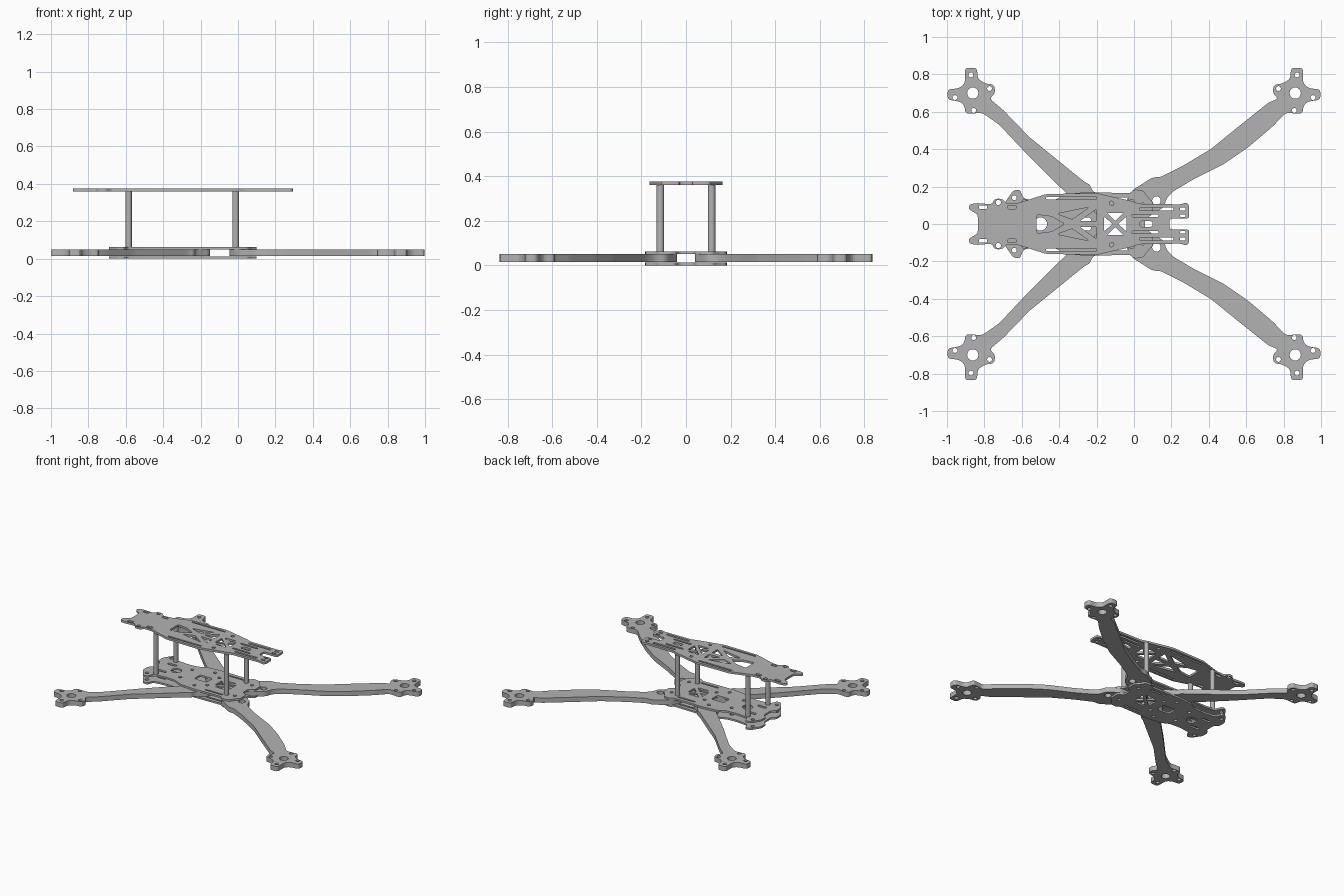
import bpy, bmesh, math
from mathutils import Vector

cube = bpy.data.objects.get("Cube")
if cube:
    bpy.data.objects.remove(cube)

grey = bpy.data.materials.new("carbon grey")
grey.use_nodes = True
COLOUR = (0.45, 0.45, 0.45, 1)
grey.diffuse_color = COLOUR
grey.node_tree.nodes["Principled BSDF"].inputs["Base Color"].default_value = COLOUR


def rounded(points, radius):
    """Round every corner of a closed outline."""
    pts = [Vector(p) for p in points]
    out = []
    for i, p in enumerate(pts):
        a, b = pts[i - 1] - p, pts[(i + 1) % len(pts)] - p
        start = p + a.normalized() * min(radius, a.length * 0.4)
        end = p + b.normalized() * min(radius, b.length * 0.4)
        for t in (0, 0.33, 0.67, 1):
            out.append(start * (1 - t) ** 2 + p * 2 * t * (1 - t) + end * t * t)
    return out


def circle(x, y, r, n=16):
    return [Vector((x + r * math.cos(k * math.tau / n), y + r * math.sin(k * math.tau / n)))
            for k in range(n)]


def slot(x0, x1, y, w):
    h = w / 2
    return rounded([(x0, y - h), (x1, y - h), (x1, y + h), (x0, y + h)], h * 0.8)


def flip(loop, sx=1, sy=-1):
    return [Vector((p[0] * sx, p[1] * sy)) for p in loop]


def both(loops):
    return loops + [flip(l) for l in loops]


def symmetric(half):
    """Close an upper half outline with its reflection."""
    return half + [(x, -y) for x, y in reversed(half)]


def plate(name, loops, z0, z1):
    """Flat sheet: first loop is the outline, the others are openings."""
    curve = bpy.data.curves.new(name, 'CURVE')
    curve.dimensions = '2D'
    curve.fill_mode = 'BOTH'
    curve.extrude = (z1 - z0) / 2
    for loop in loops:
        s = curve.splines.new('POLY')
        s.points.add(len(loop) - 1)
        for sp, p in zip(s.points, loop):
            sp.co = (p[0], p[1], 0, 1)
        s.use_cyclic_u = True
    temp = bpy.data.objects.new(name + " curve", curve)
    bpy.context.collection.objects.link(temp)
    deps = bpy.context.evaluated_depsgraph_get()
    mesh = bpy.data.meshes.new_from_object(temp.evaluated_get(deps))
    bpy.data.objects.remove(temp)
    bm = bmesh.new()
    bm.from_mesh(mesh)
    bmesh.ops.remove_doubles(bm, verts=bm.verts, dist=0.0002)
    bmesh.ops.recalc_face_normals(bm, faces=bm.faces)
    for f in bm.faces:
        f.smooth = False
    bm.to_mesh(mesh)
    bm.free()
    mesh.materials.clear()
    mesh.materials.append(grey)
    obj = bpy.data.objects.new(name, mesh)
    bpy.context.collection.objects.link(obj)
    obj.location.z = (z0 + z1) / 2
    return obj


# Motor mount, as offsets from the motor centre, from the inner side round to the rear
MX, MY = 0.862, 0.70
mount = [(-0.09, -0.03), (-0.12, 0.0), (-0.115, 0.045), (-0.07, 0.05), (-0.027, 0.075),
         (-0.022, 0.135), (0.042, 0.135), (0.042, 0.05), (0.075, 0.025), (0.135, 0.02),
         (0.135, -0.035), (0.07, -0.045), (0.045, -0.065), (0.038, -0.112), (-0.05, -0.105)]
mount = [(MX + x, MY + y) for x, y in mount]
mount_holes = [circle(MX, MY, 0.03, 24)] + [
    circle(MX + x, MY + y, 0.013)
    for x, y in ((0.01, 0.097), (0.095, -0.024), (-0.005, -0.093), (-0.09, 0.024))]

# Arms at the +x end: broad root with a rounded shoulder
front_arm = mount + [
    (0.74, 0.52), (0.61, 0.41), (0.48, 0.32), (0.32, 0.24), (0.21, 0.175), (0.175, 0.14),
    (0.16, 0.09), (0.08, 0.04), (-0.045, 0.04), (-0.045, 0.12), (-0.01, 0.18),
    (0.1, 0.25), (0.14, 0.25), (0.26, 0.31), (0.41, 0.40), (0.57, 0.53), (0.72, 0.65)]
front_loops = [rounded(front_arm, 0.02), circle(0.12, 0.125, 0.023),
               circle(0.027, 0.13, 0.013)] + mount_holes

# Arms at the -x end: narrower, drawn on the +x side and reflected
rear_arm = mount + [
    (0.72, 0.53), (0.56, 0.36), (0.42, 0.22), (0.36, 0.165), (0.33, 0.09), (0.28, 0.04),
    (0.15, 0.04), (0.15, 0.13), (0.225, 0.18), (0.235, 0.21), (0.265, 0.225),
    (0.40, 0.335), (0.56, 0.465), (0.70, 0.61)]
rear_loops = [rounded(rear_arm, 0.02)] + mount_holes

for side, sy in (("left", 1), ("right", -1)):
    a = plate("arm_plus_x_" + side, [flip(l, 1, sy) for l in front_loops], 0.015, 0.05)
    b = plate("arm_minus_x_" + side, [flip(l, -1, sy) for l in rear_loops], 0.015, 0.05)

# Openings of the two body plates
cross = [rounded(p, 0.008) for p in (
    [(-0.16, 0.04), (-0.16, -0.04), (-0.115, 0)], [(-0.04, -0.04), (-0.04, 0.04), (-0.085, 0)],
    [(-0.145, 0.06), (-0.1, 0.015), (-0.055, 0.06)],
    [(-0.145, -0.06), (-0.055, -0.06), (-0.1, -0.015)])]
window = rounded([(-0.33, 0.035), (-0.23, 0.035), (-0.23, -0.035), (-0.33, -0.035)], 0.015)
body_holes = cross + [window, circle(-0.50, 0, 0.035, 20)] + both([
    slot(-0.17, -0.03, 0.135, 0.012), slot(-0.61, -0.54, 0.06, 0.02),
    circle(-0.64, 0.14, 0.013), circle(-0.42, 0.07, 0.012), circle(-0.27, 0.12, 0.012),
    circle(0.045, 0.1, 0.012), circle(-0.2, 0.07, 0.012)])
body_half = [(-0.66, 0.04), (-0.69, 0.06), (-0.69, 0.115), (-0.645, 0.18), (-0.61, 0.185),
             (-0.59, 0.135), (-0.5, 0.125), (-0.42, 0.13), (-0.36, 0.16), (-0.26, 0.17),
             (-0.02, 0.165), (0.0, 0.185), (0.05, 0.18), (0.075, 0.14), (0.1, 0.12),
             (0.1, 0.05), (0.06, 0.03)]
body = [rounded(symmetric(body_half), 0.015)] + body_holes
plate("bottom_plate", body, 0.0, 0.013)
plate("middle_plate", body, 0.05, 0.063)

# Top deck with truss windows, strap slots and a forked end
deck_half = [(-0.835, 0.05), (-0.885, 0.08), (-0.88, 0.105), (-0.84, 0.112), (-0.76, 0.105),
             (-0.745, 0.135), (-0.705, 0.135), (-0.68, 0.108), (-0.62, 0.112), (-0.47, 0.16),
             (-0.2, 0.165), (-0.01, 0.122), (0.03, 0.108), (0.25, 0.105), (0.28, 0.115),
             (0.295, 0.1), (0.295, 0.03), (0.19, 0.028)]
truss = [rounded(p, 0.01) for p in (
    [(-0.41, 0.055), (-0.24, 0.09), (-0.33, 0.025)],
    [(-0.20, 0.08), (-0.20, 0.015), (-0.29, 0.015)])]
truss_mid = [rounded(p, 0.012) for p in (
    [(-0.52, 0.05), (-0.44, 0.04), (-0.37, 0), (-0.44, -0.04), (-0.52, -0.05)],)]
deck_holes = cross + truss_mid + both(truss + [
    slot(-0.47, -0.2, 0.138, 0.012), slot(-0.83, -0.785, 0.09, 0.02),
    slot(-0.675, -0.63, 0.09, 0.02), circle(-0.725, 0.115, 0.014),
    circle(-0.12, 0.11, 0.012), slot(0.03, 0.21, 0.08, 0.016), slot(-0.01, 0.13, 0.045, 0.014),
    slot(0.245, 0.275, 0.08, 0.018), slot(0.245, 0.275, 0.045, 0.014)])
deck_holes.append(slot(0.03, 0.1, 0, 0.03))
plate("top_deck", [rounded(symmetric(deck_half), 0.015)] + deck_holes, 0.36, 0.375)

# Round standoffs between middle plate and deck
for x, end in ((-0.585, "minus_x"), (-0.012, "plus_x")):
    for y, side in ((0.115, "left"), (-0.115, "right")):
        bpy.ops.mesh.primitive_cylinder_add(vertices=24, radius=0.017, depth=0.297,
                                            location=(x, y, 0.2115))
        post = bpy.context.object
        post.name = "standoff_" + end + "_" + side
        post.data.materials.append(grey)
        bpy.ops.object.shade_smooth_by_angle()
